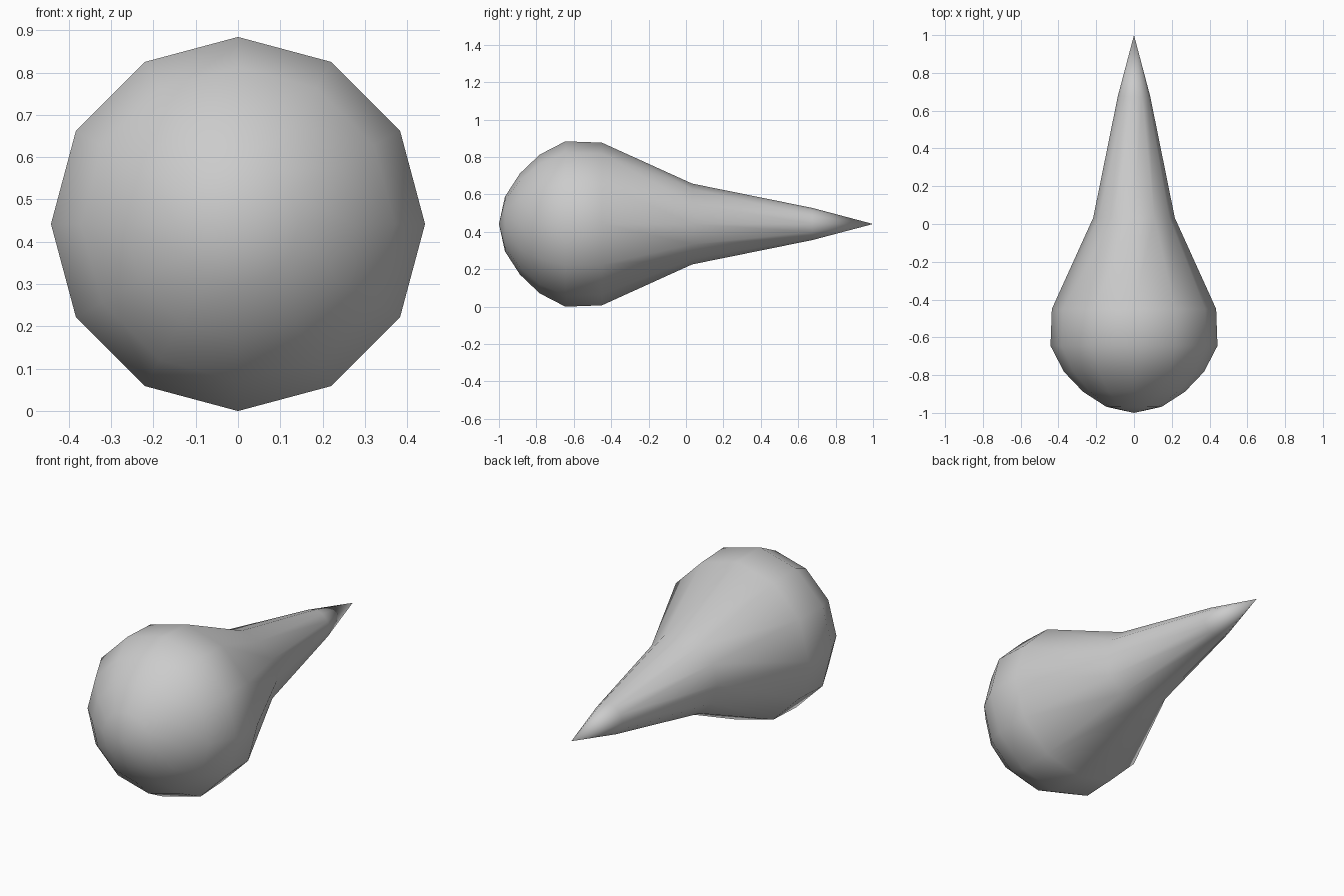
import bpy, bmesh, math
from mathutils import Vector

if "Cube" in bpy.data.objects:
    bpy.data.objects.remove(bpy.data.objects["Cube"])

SIDES = 12
AXIS_Z = 0.442

# Teardrop half-profile: (y along the axis, radius)
profile = [(-1.0, 0), (-0.968, 0.146), (-0.888, 0.27), (-0.782, 0.371),
           (-0.645, 0.442), (-0.45, 0.435), (0.033, 0.216),
           (0.675, 0.086), (1.0, 0)]

# Lathe the profile around the y axis
bm = bmesh.new()
verts = [bm.verts.new((0, y, AXIS_Z + r)) for y, r in profile]
edges = [bm.edges.new(pair) for pair in zip(verts, verts[1:])]
bmesh.ops.spin(bm, geom=verts + edges, cent=Vector((0, 0, AXIS_Z)),
               axis=Vector((0, 1, 0)), angle=math.tau, steps=SIDES,
               use_duplicate=False)
bmesh.ops.remove_doubles(bm, verts=bm.verts, dist=0.0005)
bmesh.ops.recalc_face_normals(bm, faces=bm.faces)
for face in bm.faces:
    face.smooth = True

# Teardrop body
mesh = bpy.data.meshes.new("teardrop_body")
bm.to_mesh(mesh)
bm.free()
body = bpy.data.objects.new("teardrop_body", mesh)
bpy.context.collection.objects.link(body)
